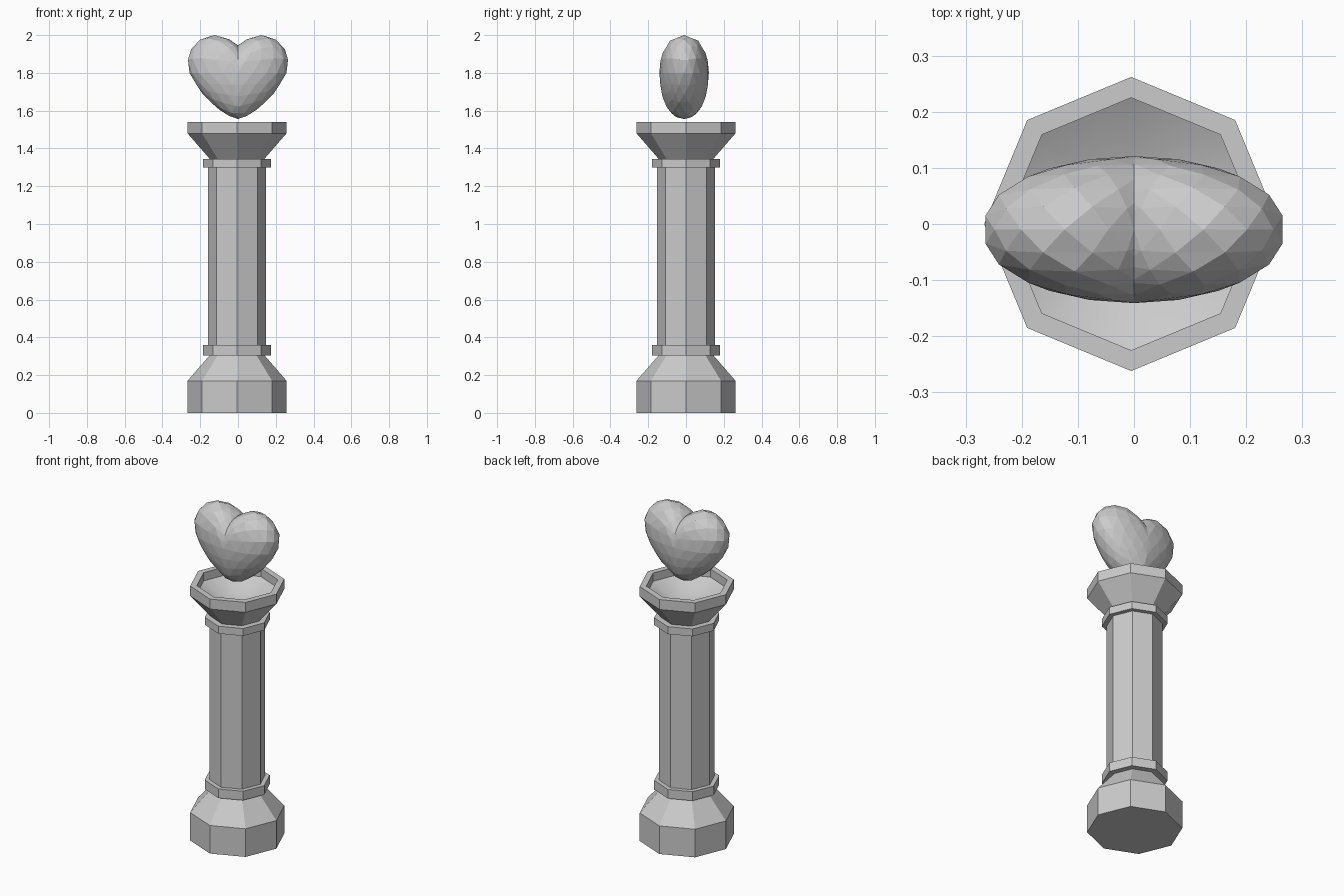
import bpy, bmesh, math

if "Cube" in bpy.data.objects:
    bpy.data.objects.remove(bpy.data.objects["Cube"])

CX = -0.005   # column axis
SIDES = 8


def finish(name, bm, smooth=False):
    me = bpy.data.meshes.new(name)
    for f in bm.faces:
        f.smooth = smooth
    bm.to_mesh(me)
    bm.free()
    ob = bpy.data.objects.new(name, me)
    bpy.context.collection.objects.link(ob)
    return ob


def lathe(name, profile, smooth=False, closed=True):
    """Octagonal turning of (radius, z) points; radius 0 makes a single tip."""
    bm = bmesh.new()
    rings = []
    for r, z in profile:
        if r == 0:
            rings.append([bm.verts.new((CX, 0, z))] * SIDES)
        else:
            rings.append([bm.verts.new((CX + r * math.cos(2 * math.pi * i / SIDES),
                                        r * math.sin(2 * math.pi * i / SIDES), z))
                          for i in range(SIDES)])
    for a, b in zip(rings, rings[1:]):
        for i in range(SIDES):
            j = (i + 1) % SIDES
            bm.faces.new(list(dict.fromkeys((a[i], a[j], b[j], b[i]))))
    if closed:
        bm.faces.new(rings[0][::-1])
        if profile[-1][0] > 0:
            bm.faces.new(rings[-1])
    return finish(name, bm, smooth)


# Column parts
lathe("base", [(0.262, 0), (0.262, 0.17), (0.145, 0.305)])
lathe("lower_collar", [(0.181, 0.305), (0.181, 0.36)])
lathe("shaft", [(0.154, 0.36), (0.154, 1.30)])
lathe("upper_collar", [(0.181, 1.30), (0.181, 1.345)])

# Flared capital with a flat rim and recessed dish
lathe("capital", [(0.145, 1.345), (0.262, 1.48), (0.262, 1.54),
                  (0.225, 1.54), (0.225, 1.49)], closed=False)
lathe("dish", [(0.225, 1.49), (0.12, 1.43), (0, 1.405)], smooth=True, closed=False)

# Heart: half sphere reshaped by a polar outline, then mirrored
OUTLINE = [(0, .145), (.06, .182), (.12, .2), (.2, .175), (.262, .1), (.267, .03),
           (.242, -.025), (.205, -.085), (.164, -.134), (.10, -.192),
           (.03, -.237), (0, -.243)]
POLAR = [(math.atan2(x, z), math.hypot(x, z)) for x, z in OUTLINE]


def outline_radius(t):
    for (t0, r0), (t1, r1) in zip(POLAR, POLAR[1:]):
        if t <= t1:
            return r0 + (r1 - r0) * (t - t0) / (t1 - t0)
    return POLAR[-1][1]


bm = bmesh.new()
bmesh.ops.create_icosphere(bm, subdivisions=3, radius=1)
bmesh.ops.bisect_plane(bm, geom=bm.verts[:] + bm.edges[:] + bm.faces[:], dist=1e-3,
                       plane_co=(0, 0, 0), plane_no=(1, 0, 0), clear_inner=True)
for v in bm.verts:
    x, y, z = v.co
    x = 0 if x < 1e-3 else x
    r = outline_radius(math.atan2(x, z)) * 1.005
    v.co = (x * r, -0.01 + 0.131 * math.copysign(abs(y) ** 0.87, y), 1.80 + z * r)
heart = finish("heart", bm)
mirror = heart.modifiers.new("mirror", 'MIRROR')
mirror.use_clip = True
